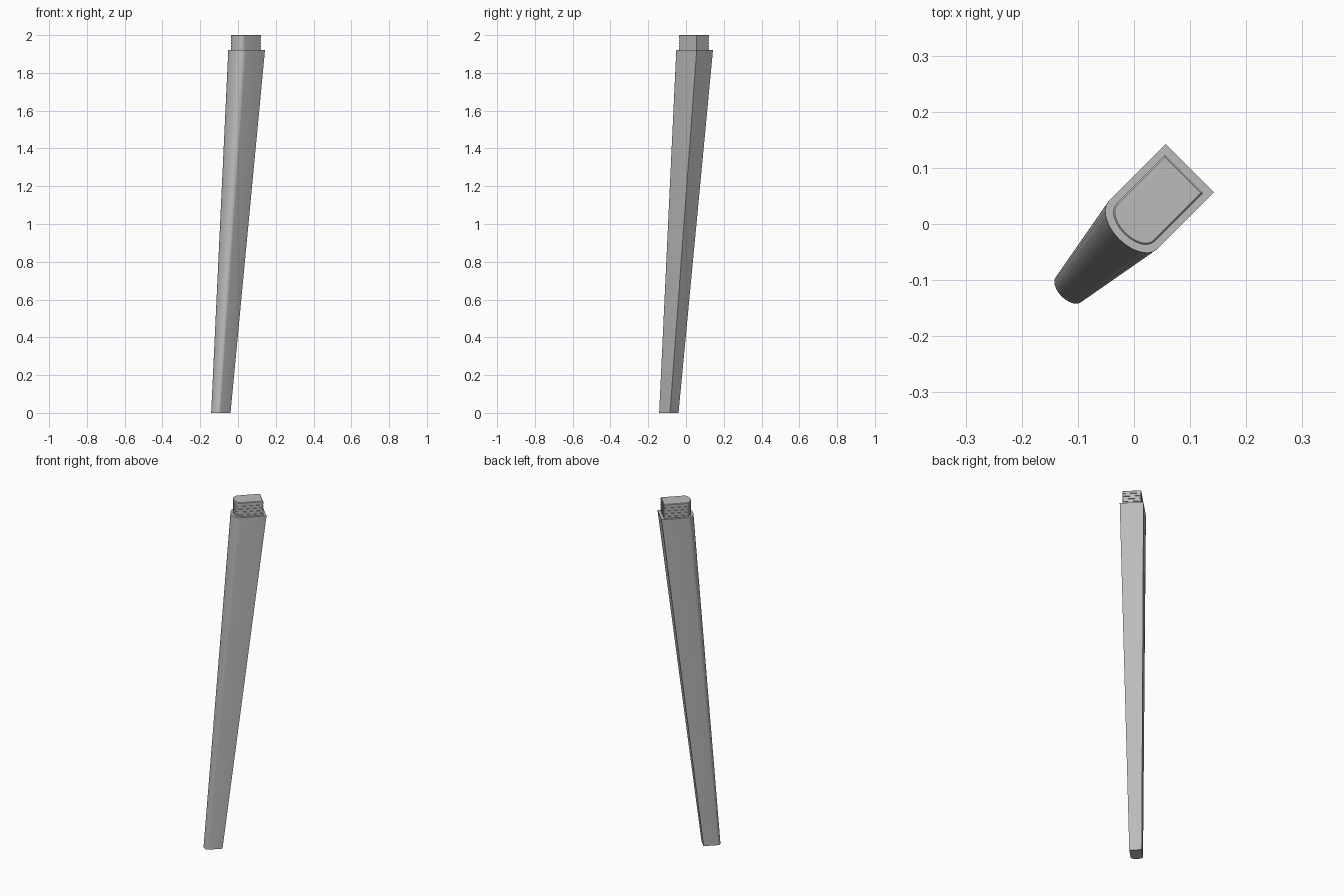
import bpy, bmesh, math

cube = bpy.data.objects.get("Cube")
if cube:
    bpy.data.objects.remove(cube, do_unlink=True)

grey = bpy.data.materials.new("plain grey")
grey.use_nodes = True
GREY = (0.5, 0.5, 0.5, 1)
grey.diffuse_color = GREY
grey.node_tree.nodes["Principled BSDF"].inputs["Base Color"].default_value = GREY

ARC_STEPS = 12


def section(z, back, start, half, depth):
    """Square-backed, round-fronted outline, turned 45 degrees about z."""
    pts = [(back, -half), (back, half)]
    for i in range(ARC_STEPS + 1):
        t = math.pi * i / ARC_STEPS
        pts.append((start - depth * math.sin(t), half * math.cos(t)))
    r = math.sqrt(0.5)
    return [((u - v) * r, (u + v) * r, z) for u, v in pts]


def loft(name, sections):
    """Skin a stack of outlines and cap both ends."""
    bm = bmesh.new()
    rings = [[bm.verts.new(p) for p in s] for s in sections]
    n = len(rings[0])
    for low, high in zip(rings, rings[1:]):
        for i in range(n):
            j = (i + 1) % n
            bm.faces.new((low[i], low[j], high[j], high[i]))
    bm.faces.new(rings[0][::-1])
    bm.faces.new(rings[-1])
    bmesh.ops.recalc_face_normals(bm, faces=bm.faces)
    mesh = bpy.data.meshes.new(name)
    bm.to_mesh(mesh)
    bm.free()
    mesh.materials.append(grey)
    ob = bpy.data.objects.new(name, mesh)
    bpy.context.collection.objects.link(ob)
    bpy.ops.object.select_all(action="DESELECT")
    ob.select_set(True)
    bpy.context.view_layer.objects.active = ob
    bpy.ops.object.shade_smooth_by_angle(angle=math.radians(25))
    return ob


# Tapered, leaning leg
SHOULDER = 1.92
loft("leg", [section(0, -0.088, -0.164, 0.032, 0.0184),
             section(SHOULDER, 0.141, -0.002, 0.061, 0.036)])


# Tenon with shallow glue grooves
def tenon_section(z, inset):
    return section(z, 0.126 - inset, 0.003, 0.048 - inset, 0.028 - inset)


GROOVE = 0.003
rings = [tenon_section(SHOULDER, 0)]
for k in range(4):
    z = SHOULDER + 0.010 + k * 0.016
    rings += [tenon_section(z, 0), tenon_section(z, GROOVE),
              tenon_section(z + 0.006, GROOVE), tenon_section(z + 0.006, 0)]
rings += [tenon_section(1.997, 0), tenon_section(2.0, GROOVE)]
loft("tenon", rings)
